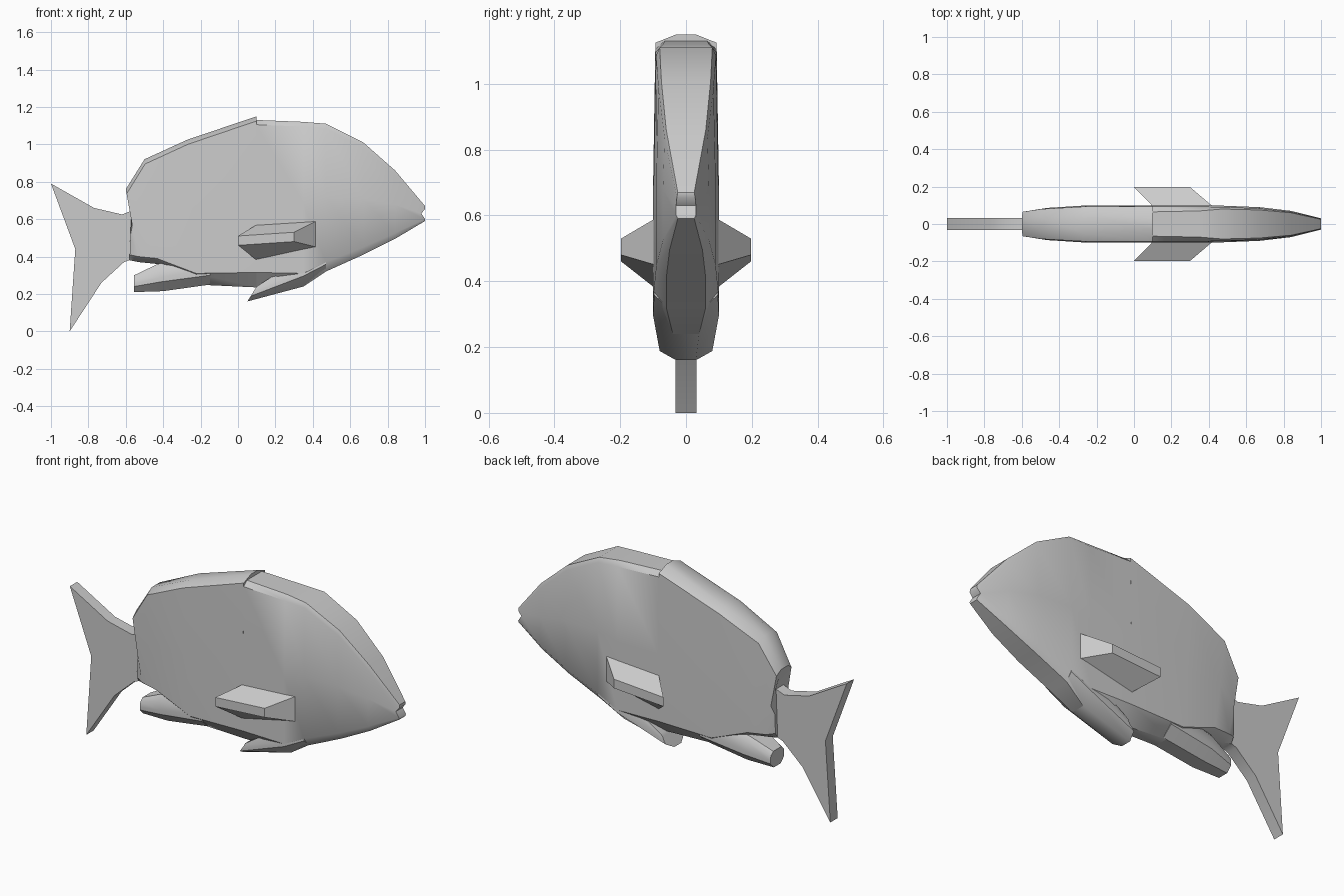
import bpy, math

if "Cube" in bpy.data.objects:
    bpy.data.objects.remove(bpy.data.objects["Cube"])


def make_object(name, verts, faces, angle=40):
    mesh = bpy.data.meshes.new(name)
    mesh.from_pydata(verts, [], faces)
    obj = bpy.data.objects.new(name, mesh)
    bpy.context.collection.objects.link(obj)
    bpy.ops.object.select_all(action='DESELECT')
    obj.select_set(True)
    bpy.context.view_layer.objects.active = obj
    bpy.ops.object.mode_set(mode='EDIT')
    bpy.ops.mesh.select_all(action='SELECT')
    bpy.ops.mesh.normals_make_consistent(inside=False)
    bpy.ops.object.mode_set(mode='OBJECT')
    bpy.ops.object.shade_smooth_by_angle(angle=math.radians(angle))
    return obj


def loft(name, stations, mouth=0.0):
    """Station: top x, top z, bottom x, bottom z, half width, top half width,
    bottom half width, bottom chamfer depth."""
    verts, faces = [], []
    for k, (xt, zt, xb, zb, w, tw, bw, d) in enumerate(stations):
        h = zt - zb
        half = [(tw, 0), (w * .93, min(.025 / h, .2)), (w, .5),
                (w, 1 - min(d / h, .35)), (bw, 1)]
        side = []
        for i, (y, t) in enumerate(half):
            x = xt + (xb - xt) * t - (mouth if k == 0 and i == 2 else 0)
            side.append((x, y, zt - h * t))
        verts += side + [(x, -y, z) for x, y, z in reversed(side)]
    n, last = 10, (len(stations) - 1) * 10
    for k in range(len(stations) - 1):
        for i in range(n):
            a, b = k * n + i, k * n + (i + 1) % n
            faces.append((a, b, b + n, a + n))
    for base in (0, last):
        for i in range(4):
            faces.append((base + i, base + i + 1, base + 8 - i, base + 9 - i))
    return make_object(name, verts, faces)


# Head and front half of the body, with a notched mouth
loft("head", [
    (1.0, .67, 1.0, .59, .03, .025, .025, .01),
    (.84, .86, .84, .495, .07, .06, .05, .03),
    (.67, 1.01, .67, .41, .09, .075, .06, .04),
    (.47, 1.11, .47, .32, .098, .08, .06, .05),
    (.35, 1.12, .35, .24, .1, .07, .04, .07),
    (.1, 1.13, .1, .235, .1, .065, .03, .08)], mouth=.02)

# Rear half of the body, ending at the tail root
loft("trunk", [
    (.1, 1.15, .1, .235, .1, .03, .03, .08),
    (-.27, 1.025, -.22, .25, .1, .05, .04, .06),
    (-.5, .92, -.43, .36, .086, .035, .04, .03),
    (-.6, .76, -.53, .37, .07, .03, .03, .03),
    (-.57, .65, -.58, .38, .05, .03, .03, .03)])

# Belly fin and rear lower fin
loft("pelvic_fin", [
    (.47, .42, .47, .325, .097, .08, .06, .05),
    (.35, .40, .35, .24, .1, .08, .04, .07),
    (.1, .24, .05, .16, .08, .08, .03, .03)])
loft("anal_fin", [
    (-.15, .42, -.15, .25, .098, .08, .04, .05),
    (-.43, .36, -.4, .215, .088, .06, .04, .05),
    (-.555, .30, -.555, .21, .06, .035, .03, .03)])

# Flat forked tail
outline = [(-.5, .63), (-.57, .645), (-.62, .625), (-.77, .66), (-1, .79),
           (-.87, .44), (-.9, 0), (-.73, .26), (-.61, .37), (-.57, .385), (-.5, .38)]
m = len(outline)
verts = [(x, y, z) for y in (-.032, .032) for x, z in outline]
faces = [tuple(range(m)), tuple(range(2 * m - 1, m - 1, -1))]
faces += [(i, (i + 1) % m, m + (i + 1) % m, m + i) for i in range(m)]
make_object("tail", verts, faces)

# Mirrored side fins
root = [(.1, .57), (.42, .59), (.42, .45), (.1, .38)]
tip = [(0, .51), (.3, .53), (.3, .48), (0, .46)]
for side, s in (("left", 1), ("right", -1)):
    verts = [(x, s * .095, z) for x, z in root] + [(x, s * .197, z) for x, z in tip]
    faces = [(0, 1, 2, 3), (4, 5, 6, 7)]
    faces += [(i, (i + 1) % 4, 4 + (i + 1) % 4, 4 + i) for i in range(4)]
    make_object(side + "_pectoral_fin", verts, faces)
